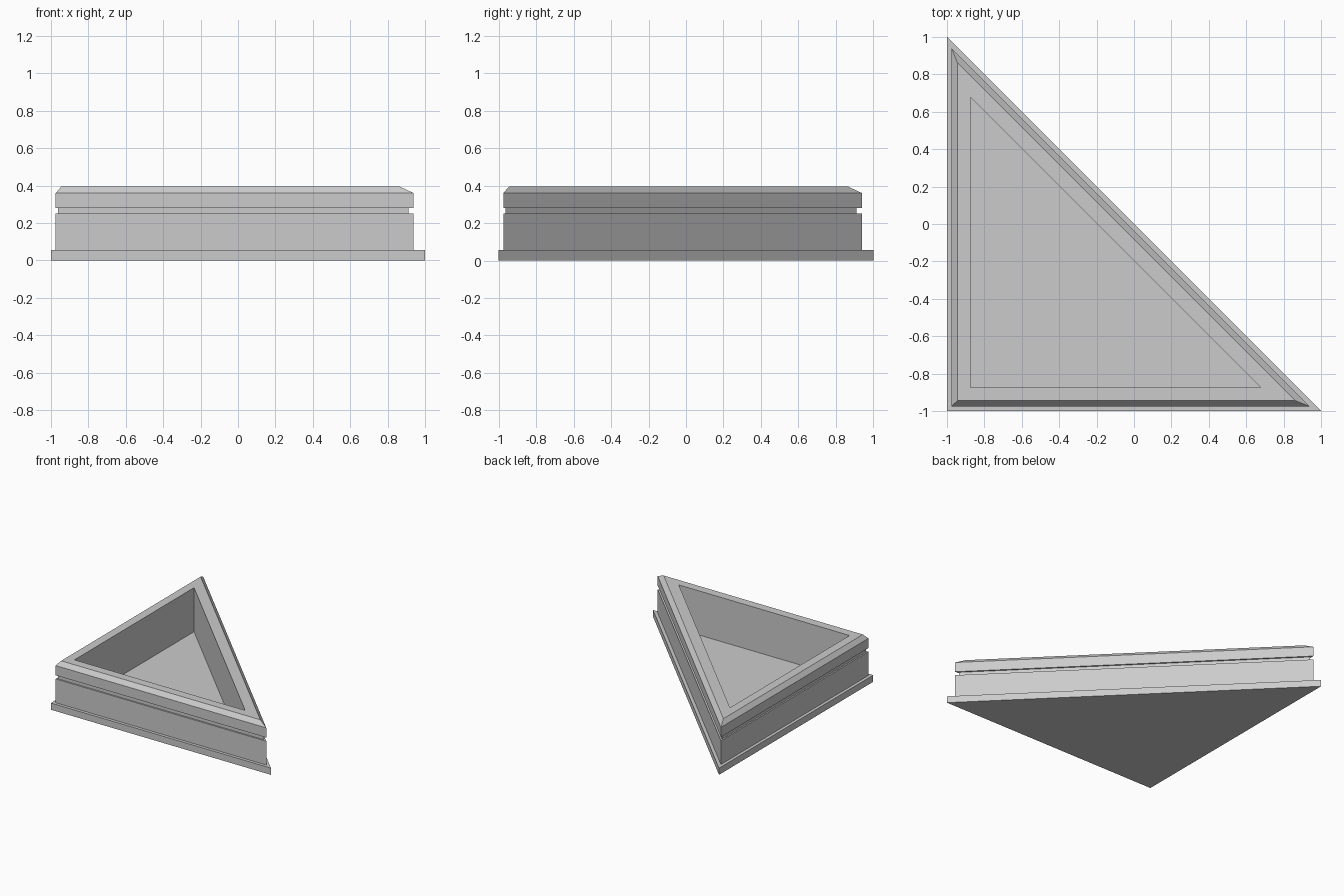
import bpy, bmesh
from math import sqrt

if "Cube" in bpy.data.objects:
    bpy.data.objects.remove(bpy.data.objects["Cube"])


def triangle(leg, hyp, z):
    """Right triangle inset from the 2-unit footprint by leg and hypotenuse distances."""
    low = -1 + leg
    tip = -hyp * sqrt(2) - low
    return [(low, low, z), (tip, low, z), (low, tip, z)]


def loft(name, profile):
    """Skin stacked triangle rings and cap both ends."""
    bm = bmesh.new()
    rings = [[bm.verts.new(p) for p in triangle(*row)] for row in profile]
    for a, b in zip(rings, rings[1:]):
        for i in range(3):
            j = (i + 1) % 3
            bm.faces.new((a[i], a[j], b[j], b[i]))
    bm.faces.new(rings[0][::-1])
    bm.faces.new(rings[-1])
    bmesh.ops.recalc_face_normals(bm, faces=bm.faces)
    mesh = bpy.data.meshes.new(name)
    bm.to_mesh(mesh)
    bm.free()
    obj = bpy.data.objects.new(name, mesh)
    bpy.context.collection.objects.link(obj)
    return obj


# Rows are leg inset, hypotenuse inset, height
loft("triangular_tray", [
    # base plinth
    (0, 0, 0), (0, 0, 0.055),
    # wall
    (0.025, 0.025, 0.055), (0.025, 0.025, 0.25),
    # groove
    (0.037, 0.037, 0.25), (0.037, 0.037, 0.28),
    # chamfered rim
    (0.025, 0.025, 0.28), (0.025, 0.025, 0.36), (0.055, 0.057, 0.395),
    # recess down to the floor
    (0.126, 0.139, 0.395), (0.126, 0.139, 0.033),
])
